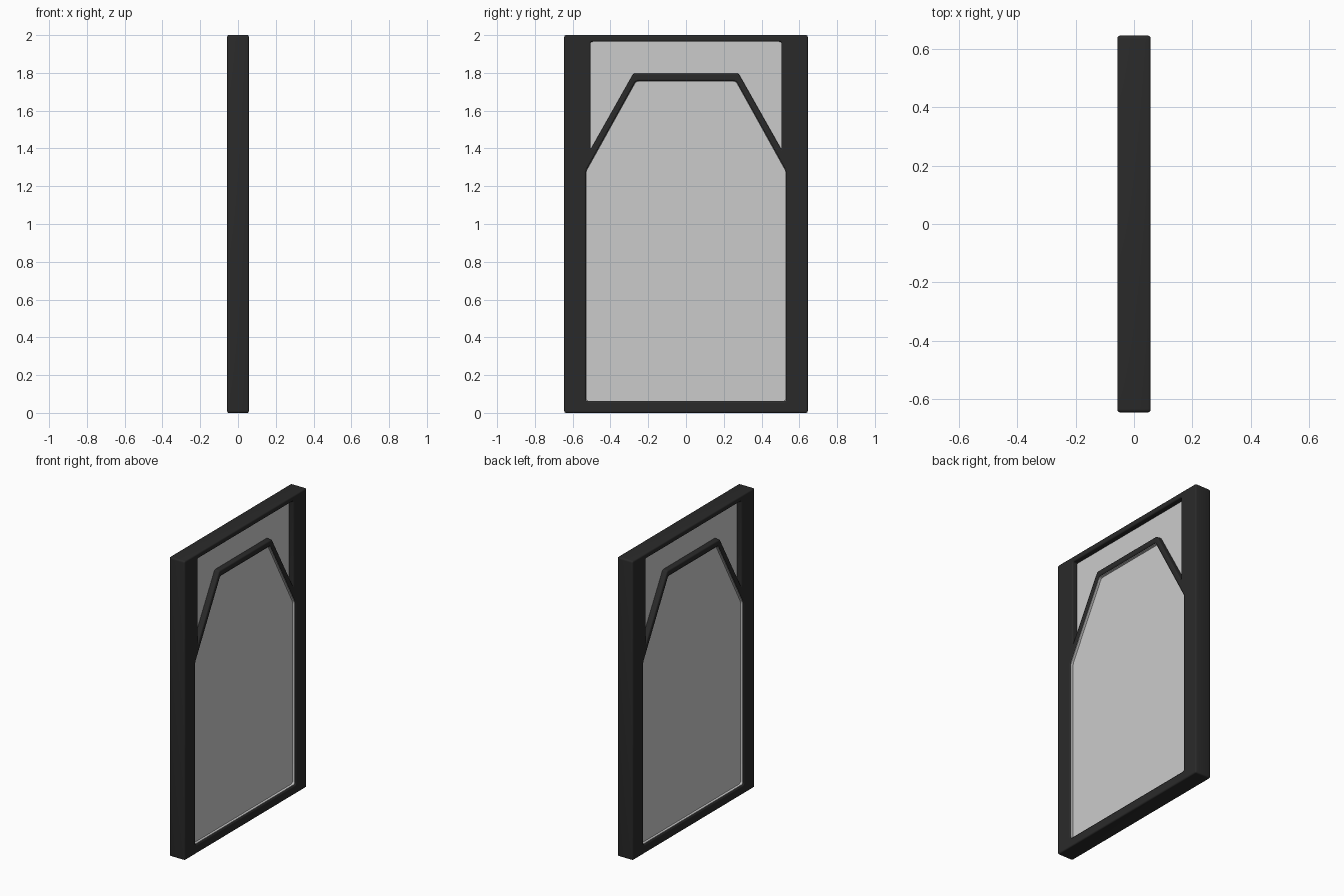
import bpy
from math import radians
from mathutils import Matrix, Vector

if "Cube" in bpy.data.objects:
    bpy.data.objects.remove(bpy.data.objects["Cube"])

# local x -> world y, local y -> world z, local z -> world x
TO_YZ = Matrix(((0, 0, 1, 0), (1, 0, 0, 0), (0, 1, 0, 0), (0, 0, 0, 1)))

dark = bpy.data.materials.new("dark_frame")
dark.diffuse_color = (0.023, 0.023, 0.023, 1)
dark.use_nodes = True
dark.node_tree.nodes["Principled BSDF"].inputs["Base Color"].default_value = dark.diffuse_color


def mirrored(half):
    """Close a right-hand half profile by mirroring it across y = 0."""
    return half + [(-y, z) for y, z in reversed(half)]


def rounded(points, r, steps=4):
    """Round every corner of a closed outline."""
    out = []
    for i, p in enumerate(points):
        p = Vector(p)
        a = p + (Vector(points[i - 1]) - p).normalized() * r
        b = p + (Vector(points[(i + 1) % len(points)]) - p).normalized() * r
        for k in range(steps + 1):
            t = k / steps
            out.append(a * (1 - t) ** 2 + p * 2 * t * (1 - t) + b * t * t)
    return out


def slab(name, outlines, half_depth, bevel=0.0, mat=None):
    """Extruded plate with holes, standing in the y-z plane."""
    cu = bpy.data.curves.new(name, 'CURVE')
    cu.dimensions = '2D'
    cu.fill_mode = 'BOTH'
    cu.extrude = half_depth - bevel
    cu.bevel_depth = bevel
    cu.bevel_resolution = 2
    cu.offset = -bevel
    for pts in outlines:
        sp = cu.splines.new('POLY')
        sp.points.add(len(pts) - 1)
        for q, p in zip(sp.points, pts):
            q.co = (p[0], p[1], 0, 1)
        sp.use_cyclic_u = True
    tmp = bpy.data.objects.new(name + "_curve", cu)
    bpy.context.collection.objects.link(tmp)
    bpy.context.view_layer.update()
    deps = bpy.context.evaluated_depsgraph_get()
    me = bpy.data.meshes.new_from_object(tmp.evaluated_get(deps))
    bpy.data.objects.remove(tmp)
    me.transform(TO_YZ)
    me.materials.clear()
    if mat:
        me.materials.append(mat)
    ob = bpy.data.objects.new(name, me)
    bpy.context.collection.objects.link(ob)
    bpy.ops.object.select_all(action='DESELECT')
    ob.select_set(True)
    bpy.context.view_layer.objects.active = ob
    bpy.ops.object.shade_smooth_by_angle(angle=radians(35))
    return ob


outer = rounded(mirrored([(0.645, 0), (0.645, 2)]), 0.012)
lower = rounded(mirrored([(0.53, 0.06), (0.53, 1.28), (0.265, 1.757)]), 0.015)
upper = rounded(mirrored([(0.278, 1.797), (0.505, 1.395), (0.505, 1.965)]), 0.01)
inner = [((y * 0.994), 0.9 + (z - 0.9) * 0.996) for y, z in lower]

# Frame with the two openings and the angled bar between them
slab("frame", [outer, lower, upper], 0.057, 0.008, dark)
# Grey seal around the lower opening
slab("lower_pane_seal", [lower, inner], 0.05)
# Panes, each recessed from the frame faces
slab("lower_pane", [lower], 0.034)
slab("upper_pane", [upper], 0.022)
